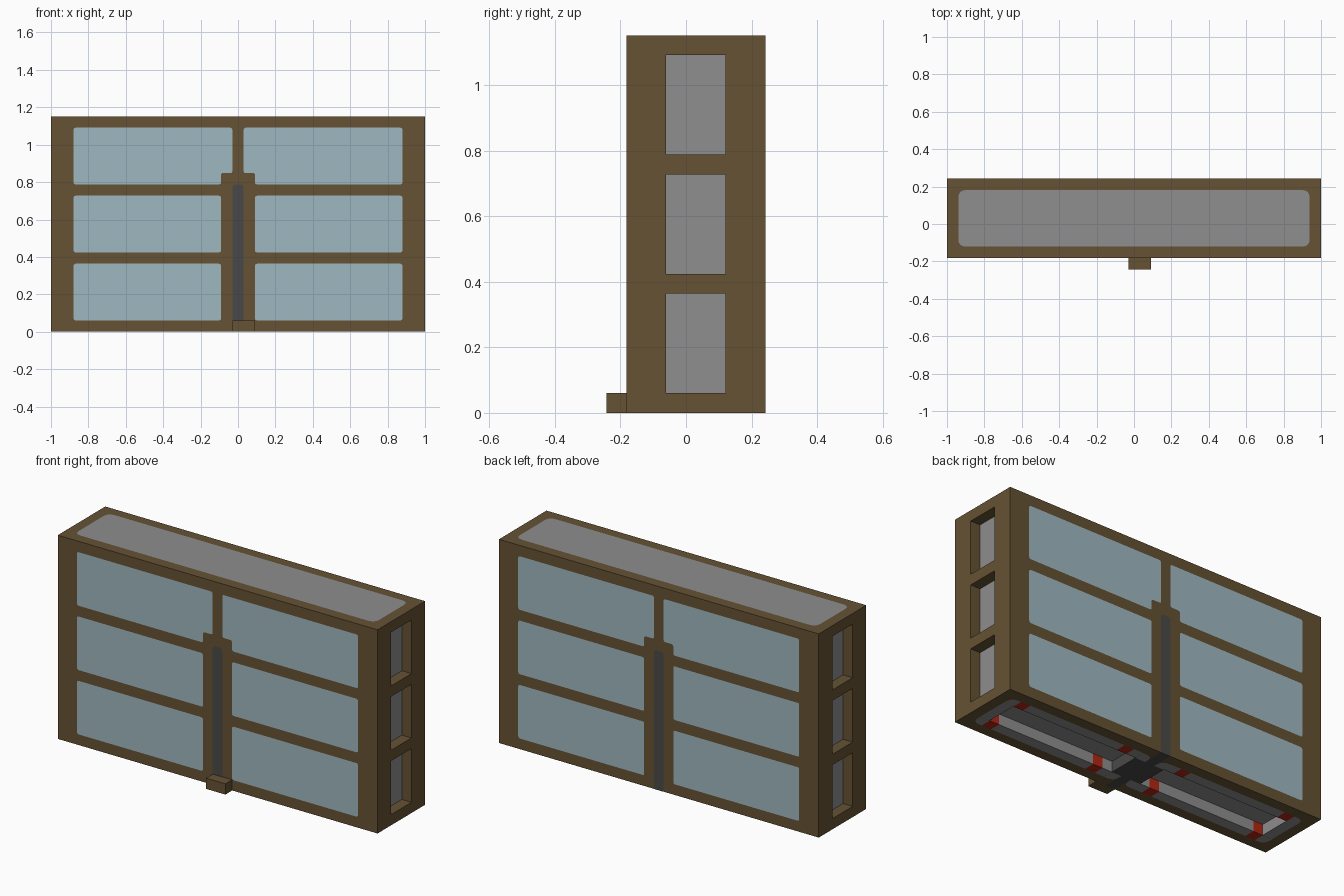
import bpy, bmesh
from mathutils import Vector

cube = bpy.data.objects.get("Cube")
if cube:
    bpy.data.objects.remove(cube)

U = 2 / 33        # design grid unit: the model is 33 units wide
LIFT = 0.02       # height of the thin plates, in units


def material(name, rgb):
    m = bpy.data.materials.new(name)
    m.use_nodes = True
    col = [(c / 255 / 12.92 if c < 11 else ((c / 255 + 0.055) / 1.055) ** 2.4) for c in rgb]
    m.diffuse_color = (*col, 1)
    m.node_tree.nodes["Principled BSDF"].inputs["Base Color"].default_value = (*col, 1)
    return m


BROWN = material("brown frame", (102, 82, 52))
GREY = material("grey panel", (142, 142, 142))
DARK = material("dark strip", (74, 73, 72))
RED = material("red band", (180, 38, 18))
GLASS = material("pale blue pane", (159, 184, 192))
BODY_MATS = [BROWN, GREY, DARK, RED]


def finish(name, bm, mats):
    bmesh.ops.scale(bm, vec=(U, U, U), verts=bm.verts)
    # the small block in front makes the depth 8 units: body spans y -3..4
    mesh = bpy.data.meshes.new(name)
    bm.to_mesh(mesh)
    bm.free()
    for m in mats:
        mesh.materials.append(m)
    ob = bpy.data.objects.new(name, mesh)
    bpy.context.collection.objects.link(ob)
    return ob


def box(lo, hi):
    bm = bmesh.new()
    bmesh.ops.create_cube(bm, size=1)
    lo, hi = Vector(lo), Vector(hi)
    for v in bm.verts:
        v.co = (lo + hi) / 2 + v.co * (hi - lo)
    return bm


def rounded(points, radii):
    """Outline with each corner replaced by a short curve."""
    out, n = [], len(points)
    for i, p in enumerate(points):
        p, a, b = Vector(p), Vector(points[i - 1]), Vector(points[(i + 1) % n])
        r = radii[i]
        if r == 0:
            out.append(p)
            continue
        s, e = p + (a - p).normalized() * r, p + (b - p).normalized() * r
        for k in range(5):
            t = k / 4
            out.append(s * (1 - t) ** 2 + p * 2 * t * (1 - t) + e * t ** 2)
    return out


def plate(name, points, radii, place, normal, mat):
    """Flat plate just above a body face; place maps 2D to 3D."""
    if not isinstance(radii, list):
        radii = [radii] * len(points)
    bm = bmesh.new()
    normal = Vector(normal)
    f = bm.faces.new([bm.verts.new(Vector(place(*p)) + normal * LIFT)
                      for p in rounded(points, radii)])
    f.normal_update()
    if f.normal.dot(normal) < 0:
        f.normal_flip()
    return finish(name, bm, [mat])


def rect(x0, y0, x1, y1):
    return [(x0, y0), (x1, y0), (x1, y1), (x0, y1)]


# Body: box sliced along the grid, with recesses pushed in
bm = box((-16.5, -3, 0), (16.5, 4, 19))
cuts = [(0, s * c) for c in (0.5, 1.5, 2.5, 3.5, 13.5, 14.5, 15.5) for s in (-1, 1)]
cuts += [(1, c) for c in (-2, -1, 2, 3)]
cuts += [(2, c) for c in (1, 6, 7, 12, 13, 18)]
for axis, c in cuts:
    no = Vector((0, 0, 0))
    no[axis] = 1
    bmesh.ops.bisect_plane(bm, geom=bm.verts[:] + bm.edges[:] + bm.faces[:],
                           plane_co=no * c, plane_no=no)


def push(test, offset):
    faces = [f for f in bm.faces if test(f.calc_center_median())]
    ext = bmesh.ops.extrude_face_region(bm, geom=faces)
    old = [f for f in faces if f.is_valid]
    if old:
        bmesh.ops.delete(bm, geom=old, context='FACES')
    bmesh.ops.translate(bm, vec=offset,
                        verts=[g for g in ext["geom"] if isinstance(g, bmesh.types.BMVert)])


for s in (-1, 1):
    push(lambda c: c.x * s > 16.49 and -1 < c.y < 2 and c.z > 1
         and any(z < c.z < z + 5 for z in (1, 7, 13)), (-s, 0, 0))
    push(lambda c: c.z < 0.01 and 1.5 < c.x * s < 14.5 and -1 < c.y < 2, (0, 0, 1))


def body_colour(c):
    x, y, z = abs(c.x), c.y, c.z
    band = 2.6 < x < 3.4 or 13.6 < x < 14.4
    if z < 0.01:                                        # underside
        if x < 0.5 or (x < 1.5 and -1 < y < 2):
            return 2
        if x > 15.5 or not -2 < y < 3:
            return 0
        if (x < 1.5 or x > 14.5) and not -1 < y < 2:
            return 0
        return 3 if band else 1
    if z < 1.01 and x < 14.51 and -1.01 < y < 2.01:     # underside recess
        if x < 1.51:
            return 2
        return 3 if band and z < 0.9 else 1
    if 15.49 < x < 15.51 and -1 < y < 2 and 1 < z < 18:  # side recess floor
        return 1
    return 0


for f in bm.faces:
    f.material_index = body_colour(f.calc_center_median())
bmesh.ops.recalc_face_normals(bm, faces=bm.faces)
bmesh.ops.dissolve_limit(bm, angle_limit=0.01, verts=bm.verts, edges=bm.edges,
                         delimit={'MATERIAL'})
finish("body", bm, BODY_MATS)

# Small block at the foot of the front
finish("front_block", box((-0.5, -4, 0), (1.5, -3, 1)), [BROWN])

# Panes and dark strip on the front and back
for side, y, ny in (("front", -3, -1), ("back", 4, 1)):
    for hand, s in (("left", 1), ("right", -1)):
        def place(a, b):
            return (a * s, y, b)
        for row, z in (("lower", 1), ("middle", 7)):
            plate(f"{side}_{row}_{hand}_pane", rect(1.5, z, 14.5, z + 5), 0.2,
                  place, (0, ny, 0), GLASS)
        plate(f"{side}_upper_{hand}_pane",
              [(0.5, 18), (14.5, 18), (14.5, 13), (1.5, 13), (1.5, 14), (0.5, 14)],
              0.2, place, (0, ny, 0), GLASS)
    plate(f"{side}_strip", rect(-0.5, 0, 0.5, 13), [0, 0, 0.3, 0.3],
          lambda a, b: (a, y, b), (0, ny, 0), DARK)

# Grey roof panel
plate("roof_panel", rect(-15.5, -2, 15.5, 3), 0.7,
      lambda a, b: (a, b, 19), (0, 0, 1), GREY)

# Rounded corners of the grey border around each underside recess
for s in (-1, 1):
    for xi, xo in ((1.5, 0.5), (14.5, 15.5)):
        for yi, yo in ((-1, -2), (2, 3)):
            plate("underside_border_corner", rect(xi, yi, xo, yo), [0, 0, 0.7, 0],
                  lambda a, b: (a * s, b, 0), (0, 0, -1), GREY)
